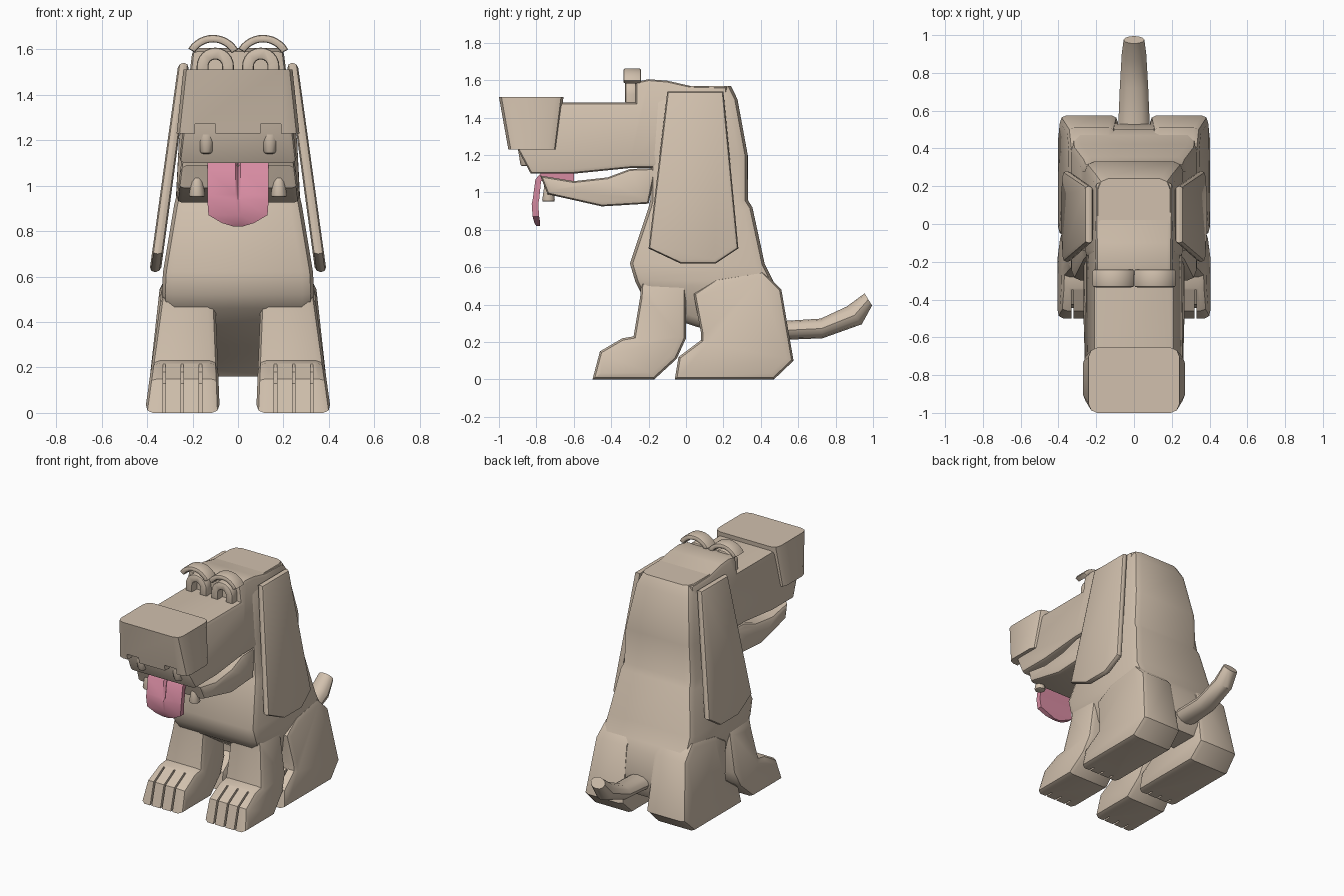
import bpy, bmesh, math
from mathutils import Vector

cube = bpy.data.objects.get("Cube")
if cube:
    bpy.data.objects.remove(cube, do_unlink=True)


def material(name, rgb):
    m = bpy.data.materials.new(name)
    m.use_nodes = True
    m.diffuse_color = (*rgb, 1)
    m.node_tree.nodes["Principled BSDF"].inputs["Base Color"].default_value = (*rgb, 1)
    return m


TAN = material("tan_fur", (0.64, 0.53, 0.42))
PINK = material("pink_tongue", (0.68, 0.26, 0.36))


def smooth(ob):
    bpy.ops.object.select_all(action="DESELECT")
    ob.select_set(True)
    bpy.context.view_layer.objects.active = ob
    bpy.ops.object.shade_smooth_by_angle(angle=math.radians(35))


def solid(name, rings, mat=TAN, rim=0, along=0):
    """Skin a stack of rings; optionally round the end rims or the long edges."""
    bm = bmesh.new()
    loops = [[bm.verts.new(p) for p in ring] for ring in rings]
    n = len(loops[0])
    for a, b in zip(loops, loops[1:]):
        for i in range(n):
            j = (i + 1) % n
            bm.faces.new((a[i], a[j], b[j], b[i]))
    caps = [bm.faces.new(loops[0][::-1]), bm.faces.new(loops[-1])]
    bmesh.ops.recalc_face_normals(bm, faces=bm.faces)
    if rim:
        edges = {e for f in caps for e in f.edges}
    else:
        edges = {e for a, b in zip(loops, loops[1:]) for u, v in zip(a, b)
                 for e in u.link_edges if e.other_vert(u) == v}
    if rim or along:
        bmesh.ops.bevel(bm, geom=list(edges), offset=rim or along, segments=2,
                        profile=0.5, affect="EDGES", clamp_overlap=True)
    me = bpy.data.meshes.new(name)
    bm.to_mesh(me)
    bm.free()
    me.materials.append(mat)
    ob = bpy.data.objects.new(name, me)
    bpy.context.collection.objects.link(ob)
    smooth(ob)
    return ob


def prism(name, profile, inner, outer, rim=0.0, side=1):
    """Side outline given as (y, z), spanning x from inner(z) to outer(z)."""
    return solid(name, [[(side * fx(z), y, z) for y, z in profile]
                        for fx in (inner, outer)], rim=rim)


def slope(z0, x0, z1, x1):
    return lambda z: x0 + (x1 - x0) * (z - z0) / (z1 - z0)


def stack(name, sections, along):
    """Box-like sections (z, front y, back y, half width) stacked upward."""
    return solid(name, [[(-w, a, z), (w, a, z), (w, b, z), (-w, b, z)]
                        for z, a, b, w in sections], along=along)


def cut(ob, cutter):
    mod = ob.modifiers.new("cut", "BOOLEAN")
    mod.operation, mod.solver, mod.object = "DIFFERENCE", "EXACT", cutter
    bpy.ops.object.select_all(action="DESELECT")
    ob.select_set(True)
    bpy.context.view_layer.objects.active = ob
    bpy.ops.object.modifier_apply(modifier=mod.name)
    bpy.data.objects.remove(cutter, do_unlink=True)


def arch(name, cx, cz, r0, r1, y0, y1, a0, a1, foot=0):
    """Flat arch in the xz plane; foot extends both ends straight down."""
    angles = [math.radians(a0 + (a1 - a0) * i / 12) for i in range(13)]

    def arc(r):
        pts = [(cx + r * math.cos(a), cz + r * math.sin(a)) for a in angles]
        if foot:
            pts = [(pts[0][0], cz - foot)] + pts + [(pts[-1][0], cz - foot)]
        return pts
    outline = arc(r1) + arc(r0)[::-1]
    return solid(name, [[(x, y, z) for x, z in outline] for y in (y0, y1)], rim=0.01)


# Torso and neck
stack("torso", [(0.16, 0.30, 0.50, 0.20), (0.22, 0.25, 0.53, 0.25), (0.30, 0.0, 0.53, 0.29),
                (0.46, -0.24, 0.50, 0.33), (0.52, -0.27, 0.47, 0.335),
                (0.62, -0.30, 0.42, 0.33), (0.92, -0.20, 0.355, 0.28),
                (0.96, -0.19, 0.33, 0.27), (1.20, -0.19, 0.33, 0.26),
                (1.50, -0.19, 0.275, 0.215), (1.57, -0.10, 0.24, 0.19)], 0.05)

# Head with upper muzzle, and lower jaw
head_w = slope(1.1, 0.26, 1.6, 0.20)
prism("head", [(-0.90, 1.48), (-0.27, 1.48), (-0.27, 1.59), (-0.2, 1.605), (-0.1, 1.597),
               (0.02, 1.57), (0.22, 1.565), (0.20, 1.13), (-0.30, 1.13), (-0.60, 1.10),
               (-0.83, 1.10), (-0.90, 1.23)], lambda z: -head_w(z), head_w, 0.025)
jaw_w = slope(0.92, 0.272, 1.1, 0.25)
prism("lower_jaw", [(-0.78, 1.09), (-0.74, 0.99), (-0.45, 0.925), (-0.20, 0.94), (-0.16, 1.13),
                    (-0.30, 1.125), (-0.42, 1.08), (-0.60, 1.06)],
      lambda z: -jaw_w(z), jaw_w, 0.025)

# Nose block with nostril notches
nose = stack("nose", [(1.23, -0.95, -0.69, 0.27), (1.51, -1.0, -0.655, 0.24)], 0.045)
for s in (-1, 1):
    cut(nose, solid("notch", [[(s * 0.145 + dx, y, z) for dx, z in
                               ((-0.045, 1.1), (0.045, 1.1), (0.045, 1.27), (-0.045, 1.27))]
                              for y in (-1.1, -0.90)]))
smooth(nose)

# Tongue: (front y, z), (back y, z), half width, centre groove depth
tongue = [((-0.60, 1.10), (-0.60, 1.06), 0.13, 0.015), ((-0.77, 1.11), (-0.75, 1.07), 0.135, 0.015),
          ((-0.805, 1.07), (-0.775, 1.06), 0.135, 0.015), ((-0.82, 0.96), (-0.785, 0.96), 0.135, 0.015),
          ((-0.825, 0.94), (-0.79, 0.94), 0.135, 0), ((-0.82, 0.87), (-0.785, 0.87), 0.13, 0),
          ((-0.81, 0.835), (-0.78, 0.84), 0.07, 0), ((-0.80, 0.82), (-0.78, 0.82), 0.02, 0)]
rings = []
for f, b, w, g in tongue:
    front, back = Vector((0, *f)), Vector((0, *b))
    groove = front + (back - front).normalized() * g
    X = Vector((1, 0, 0))
    t = min(0.012, w / 2)
    rings.append([front - X * w, front - X * t, groove, front + X * t, front + X * w,
                  back + X * w, back - X * w])
solid("tongue", rings, PINK)

# Tail: (upper y, z), (lower y, z), half width
rings = []
for u, l, w in [((0.48, 0.31), (0.48, 0.21), 0.085), ((0.72, 0.325), (0.73, 0.22), 0.075),
                ((0.86, 0.39), (0.94, 0.295), 0.065), ((0.955, 0.46), (0.995, 0.395), 0.055)]:
    up, low = Vector((0, *u)), Vector((0, *l))
    mid, half = (up + low) / 2, (up - low) / 2
    rings.append([mid + half * math.sin(a) + Vector((w * math.cos(a), 0, 0))
                  for a in (math.tau * i / 12 for i in range(12))])
solid("tail", rings)

# Side outlines shared by both sides
FRONT_LEG = [(-0.24, 0.52), (-0.245, 0.44), (-0.28, 0.23), (-0.34, 0.22), (-0.46, 0.15),
             (-0.50, 0.0), (-0.17, 0.0), (-0.05, 0.11), (0.0, 0.22), (0.0, 0.5)]
HIND_LEG = [(0.04, 0.46), (0.16, 0.54), (0.41, 0.58), (0.51, 0.48), (0.575, 0.10), (0.47, 0.0),
            (-0.06, 0.0), (-0.04, 0.12), (0.08, 0.21), (0.08, 0.25)]
TOE_SLOT = [(-0.6, -0.1), (-0.46, -0.1), (-0.425, 0.13), (-0.35, 0.18), (-0.35, 0.24), (-0.6, 0.24)]
EAR = [(-0.10, 1.54), (0.20, 1.54), (0.28, 0.70), (0.16, 0.62), (-0.03, 0.62), (-0.20, 0.70)]

for s, side in ((1, "left"), (-1, "right")):
    # Legs with toe grooves
    for part, outline, shift, out in (("front_leg", FRONT_LEG, 0, slope(0, 0.41, 0.5, 0.34)),
                                      ("hind_leg", HIND_LEG, 0.43, slope(0, 0.405, 0.5, 0.35))):
        leg = prism(f"{side}_{part}", outline, slope(0, 0.08, 0.5, 0.10), out, 0.035, s)
        for x in (0.165, 0.245, 0.325):
            slot = [(y + shift, z) for y, z in TOE_SLOT]
            cut(leg, prism("slot", slot, lambda z: x - 0.006, lambda z: x + 0.006, 0, s))
        smooth(leg)

    # Long hanging ear
    prism(f"{side}_ear", EAR, slope(1.54, 0.215, 0.62, 0.34), slope(1.54, 0.262, 0.62, 0.39), 0.022, s)

    # Eye arch and brow
    arch(f"{side}_eye", s * 0.1, 1.525, 0.03, 0.082, -0.325, -0.26, 0, 180, 0.05)
    arch(f"{side}_brow", s * 0.11, 1.535, 0.095, 0.128, -0.335, -0.24, 30, 148)

    # Blunt teeth
    for part, x, y, z, r0, r1, h in (("upper_tooth", 0.14, -0.86, 1.14, 0.025, 0.042, 0.1),
                                     ("lower_tooth", 0.18, -0.735, 0.95, 0.037, 0.02, 0.11)):
        solid(f"{side}_{part}", [[(s * x + r * math.cos(a), y + r * math.sin(a), zz)
                                  for a in (math.tau * i / 10 for i in range(10))]
                                 for r, zz in ((r0, z), (r1, z + h))], rim=0.01)
